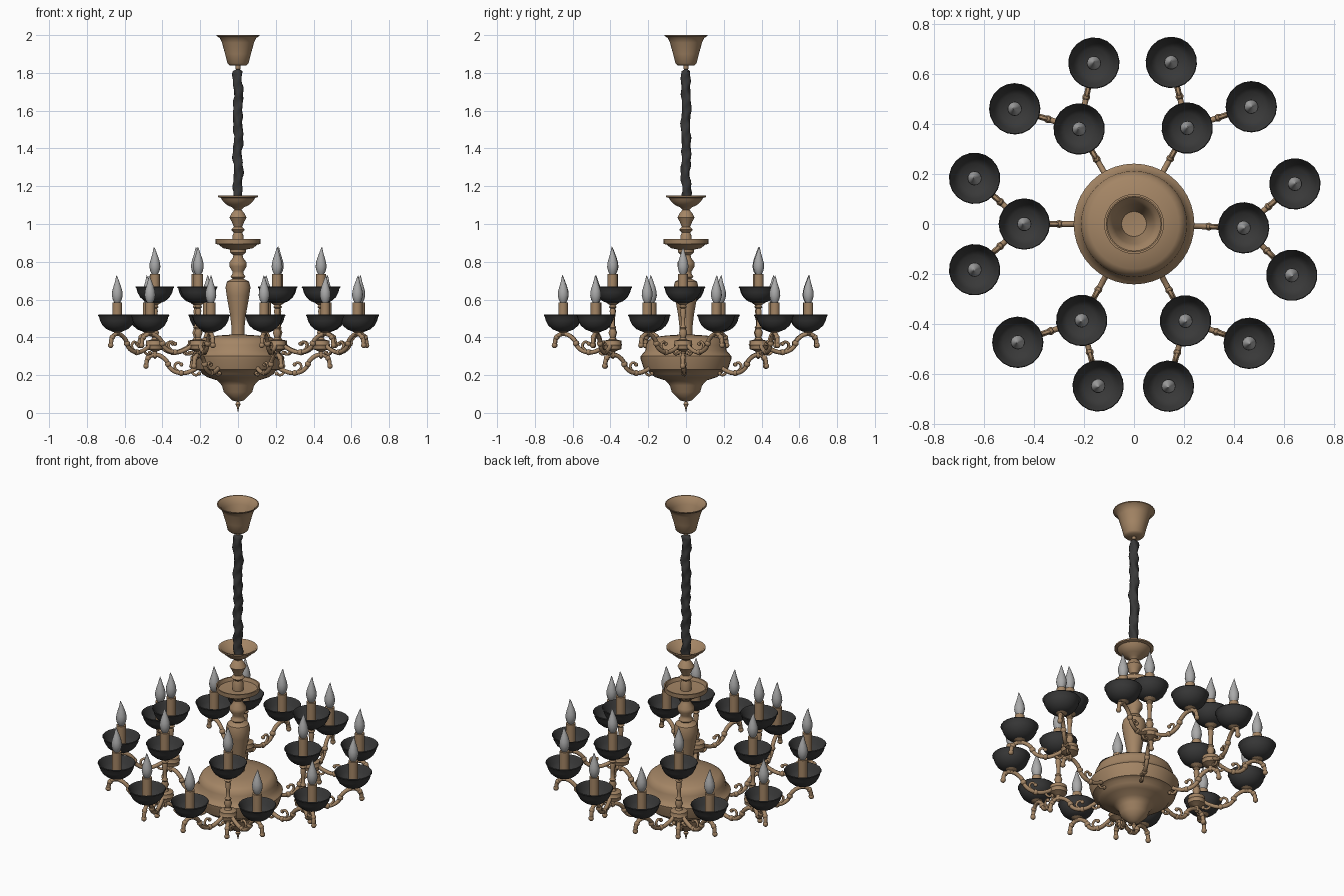
import bpy, bmesh
from math import sin, cos, pi, radians, atan2, hypot
from mathutils import Matrix, Vector

cube = bpy.data.objects.get("Cube")
if cube:
    bpy.data.objects.remove(cube)


def material(name, rgb):
    m = bpy.data.materials.new(name)
    m.use_nodes = True
    m.diffuse_color = (*rgb, 1)
    m.node_tree.nodes["Principled BSDF"].inputs["Base Color"].default_value = (*rgb, 1)
    return m


bronze = material("bronze", (0.37, 0.235, 0.13))
black = material("black metal", (0.04, 0.04, 0.04))
glass = material("grey glass", (0.4, 0.4, 0.4))


def finish(bm, name, mat, angle=40):
    bmesh.ops.recalc_face_normals(bm, faces=bm.faces)
    me = bpy.data.meshes.new(name)
    bm.to_mesh(me)
    bm.free()
    me.materials.append(mat)
    me.shade_smooth()
    me.set_sharp_from_angle(angle=radians(angle))
    return me


def lathe(name, profile, mat, seg=20, angle=40, shape=None):
    """Spin a (radius, height) profile round z; shape may move each vertex."""
    bm = bmesh.new()
    rings = []
    for r, z in profile:
        n = 1 if r == 0 else seg
        rings.append([bm.verts.new((r * cos(2 * pi * i / seg), r * sin(2 * pi * i / seg), z))
                      for i in range(n)])
    for a, b in zip(rings, rings[1:]):
        for i in range(seg):
            j = (i + 1) % seg
            vs = [a[i % len(a)], a[j % len(a)], b[j % len(b)], b[i % len(b)]]
            vs = list(dict.fromkeys(vs))
            if len(vs) > 2:
                bm.faces.new(vs)
    if shape:
        for v in bm.verts:
            v.co = shape(v.co)
    return finish(bm, name, mat, angle)


def place(name, mesh, loc=(0, 0, 0), turn=0.0):
    ob = bpy.data.objects.new(name, mesh)
    ob.location = loc
    ob.rotation_euler.z = turn
    bpy.context.collection.objects.link(ob)
    return ob


# Central bowl with pointed finial
place("bowl", lathe("bowl", [
    (0, 0), (.006, .03), (.014, .045), (.006, .06), (.03, .066), (.05, .085), (.075, .11),
    (.085, .145), (.11, .172), (.16, .188), (.188, .205), (.2, .222), (.222, .23), (.24, .285),
    (.242, .3), (.232, .31), (.215, .33), (.212, .36), (.2, .385), (.18, .4),
    (.1, .41), (.03, .415)], bronze, 40))

# Turned column with its drip dish and top cup
place("column", lathe("column", [
    (.035, .4), (.034, .45), (.042, .52), (.06, .62), (.066, .665), (.058, .695), (.03, .71),
    (.04, .72), (.03, .735), (.03, .75), (.046, .775), (.046, .795), (.028, .82), (.025, .835),
    (.042, .85), (.042, .865), (.08, .872), (.1, .89), (.118, .895), (.12, .92), (.112, .92),
    (.105, .9), (.03, .897), (.03, .935), (.022, .955), (.036, .97), (.022, .985), (.032, 1.01),
    (.045, 1.035), (.032, 1.06), (.018, 1.075), (.03, 1.088), (.055, 1.098), (.08, 1.12),
    (.09, 1.138), (.106, 1.142), (.106, 1.15), (.095, 1.148), (.07, 1.12), (0, 1.105)],
    bronze, 28))


# Gathered fabric sleeve over the chain
def gather(co):
    a = atan2(co.y, co.x)
    k = 1 + .13 * sin(3 * a + 45 * co.z) + .1 * sin(2 * a - 83 * co.z)
    return Vector((co.x * k + .003 * sin(31 * co.z), co.y * k + .003 * cos(27 * co.z), co.z))


sleeve = [(0, 1.1)] + [(.024, 1.1 + .012 * i) for i in range(60)] + [(0, 1.825)]
place("chain_sleeve", lathe("chain_sleeve", sleeve, black, 14, 60, gather))

# Open ceiling canopy
place("ceiling_canopy", lathe("ceiling_canopy", [
    (0, 1.815), (.012, 1.82), (.012, 1.838), (.045, 1.84), (.056, 1.85), (.068, 1.9),
    (.085, 1.96), (.096, 1.985), (.113, 1.995), (.113, 2), (.108, 2), (.092, 1.985),
    (.08, 1.96), (.063, 1.9), (.05, 1.855), (0, 1.85)], bronze, 32))

# Candle lamp pieces, measured from the underside of the cup
cup = lathe("cup", [
    (0, 0), (.03, .002), (.055, .012), (.078, .032), (.092, .058), (.097, .078), (.103, .086),
    (.1, .09), (.092, .078), (.082, .05), (.06, .026), (0, .016)], black, 20)
candle = lathe("candle", [(.026, .015), (.026, .155), (0, .155)], bronze, 16)
bulb = lathe("bulb", [
    (.016, .155), (.024, .17), (.029, .192), (.027, .215), (.02, .24), (.013, .26),
    (.008, .277), (.004, .29), (0, .3)], glass, 14, 60,
    lambda c: Vector((c.x + 1.2 * max(0, c.z - .235) ** 2, c.y, c.z)))
holder = lathe("holder", [(.01, -.02), (.016, -.012), (.012, -.006), (.03, .002), (0, .004)], bronze, 14)

# Hub and baluster stem under each upper lamp
stem = lathe("stem", [
    (0, .285), (.012, .295), (.012, .325), (.03, .333), (.046, .338), (.046, .355), (.05, .36),
    (.046, .365), (.046, .382), (.02, .388), (.014, .4), (.022, .425), (.014, .445), (.018, .452),
    (.011, .462), (.011, .5), (.016, .54), (.012, .552), (.02, .56), (.014, .57), (.032, .582),
    (0, .583)], bronze, 16)


# Scrolled arm: apex at the origin, outward along x
def scroll_arm():
    cu = bpy.data.curves.new("arm_path", "CURVE")
    cu.dimensions = "3D"
    cu.bevel_depth = .0115
    cu.bevel_resolution = 2
    cu.resolution_u = 5
    cu.use_fill_caps = True
    main = [(-.25, -.05), (-.2, -.083), (-.14, -.097), (-.085, -.075), (-.055, -.025),
            (0, 0), (.036, -.018), (.047, -.06)]
    leaf = [(-.13, -.095), (-.105, -.062), (-.122, -.042), (-.14, -.052)]
    back = [(-.19, -.085), (-.215, -.108), (-.235, -.1)]
    for pts, size in ((main, 1), (leaf, .6), (back, .6)):
        sp = cu.splines.new("BEZIER")
        sp.bezier_points.add(len(pts) - 1)
        for p, (x, z) in zip(sp.bezier_points, pts):
            p.co = (x, 0, z)
            p.radius = size
            p.handle_left_type = p.handle_right_type = "AUTO"
    ob = bpy.data.objects.new("arm_path", cu)
    bm = bmesh.new()
    tube = bpy.data.meshes.new_from_object(ob)
    bm.from_mesh(tube)
    bpy.data.objects.remove(ob)
    bpy.data.meshes.remove(tube)
    # Beads along the scroll and at the curled tips
    for x, z, r in ((.047, -.06, .015), (-.14, -.052, .011), (-.235, -.1, .011),
                    (-.07, -.05, .017), (-.14, -.097, .016), (.036, -.018, .015)):
        bmesh.ops.create_uvsphere(bm, u_segments=10, v_segments=6, radius=r,
                                  matrix=Matrix.Translation((x, 0, z)))
    return finish(bm, "arm", bronze, 50)


arm = scroll_arm()


def lamp(label, x, y, z, turn):
    for part, mesh in (("cup", cup), ("candle", candle), ("bulb", bulb), ("holder", holder)):
        place(label + "_" + part, mesh, (x, y, z), turn)


# Six branches: an inner upper lamp, then two outer lamps forking from its hub
HUB, REACH, FORK = .44, .665, radians(16)
for n, deg in enumerate((-2, 61, 120, 180, 241.5, 298)):
    a = radians(deg)
    hx, hy = HUB * cos(a), HUB * sin(a)
    place(f"main_arm_{n}", arm, (hx, hy, .308), a)
    place(f"stem_{n}", stem, (hx, hy, 0), a)
    lamp(f"upper_{n}", hx, hy, .58, a)
    for side in (-1, 1):
        b = a + side * FORK
        x, y = REACH * cos(b), REACH * sin(b)
        d = atan2(y - hy, x - hx)
        place(f"outer_arm_{n}_{side}", arm, (x, y, .418), d)
        lamp(f"outer_{n}_{side}", x, y, .43, d)
